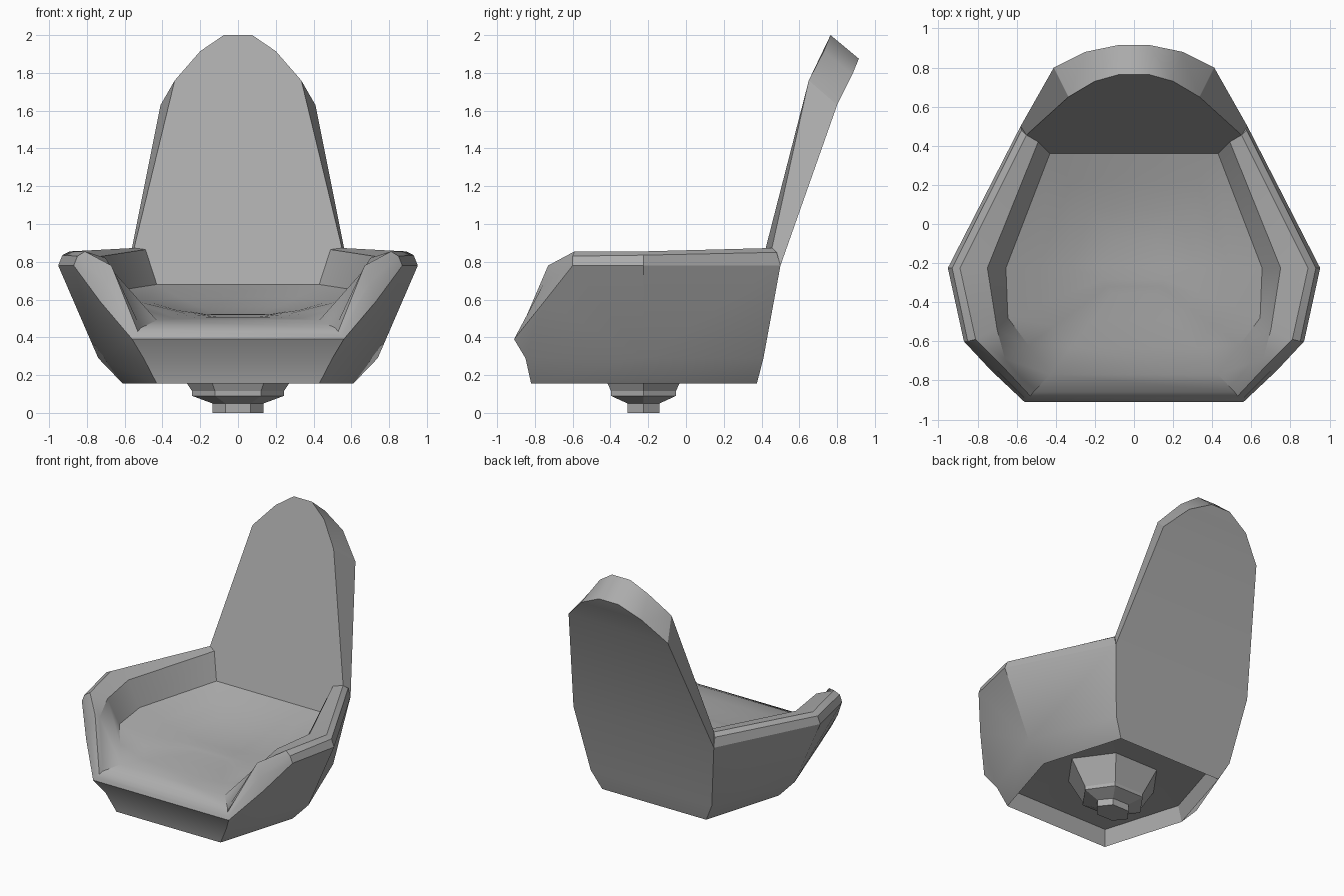
import bpy, bmesh, math
from mathutils import Vector

cube = bpy.data.objects.get("Cube")
if cube:
    bpy.data.objects.remove(cube, do_unlink=True)

grey = bpy.data.materials.new("mid_grey")
grey.use_nodes = True
tone = (0.41, 0.41, 0.41, 1)
grey.diffuse_color = tone
grey.node_tree.nodes["Principled BSDF"].inputs["Base Color"].default_value = tone


def finish(bm, name, angle):
    """Weld, orient and shade a mesh, then place it in the scene."""
    bmesh.ops.remove_doubles(bm, verts=bm.verts, dist=0.0005)
    bmesh.ops.recalc_face_normals(bm, faces=bm.faces)
    mesh = bpy.data.meshes.new(name)
    bm.to_mesh(mesh)
    bm.free()
    mesh.materials.append(grey)
    obj = bpy.data.objects.new(name, mesh)
    bpy.context.collection.objects.link(obj)
    bpy.ops.object.select_all(action='DESELECT')
    obj.select_set(True)
    bpy.context.view_layer.objects.active = obj
    bpy.ops.object.shade_smooth_by_angle(angle=math.radians(angle))


def flip(p):
    return (-p[0], p[1], p[2])


bm = bmesh.new()


def face(points):
    bm.faces.new([bm.verts.new(p) for p in points])


def pair(*points):
    """A face on the left side and its mirror image."""
    face(points)
    face([flip(p) for p in points])


def panel(chain):
    """One face across the middle, outlined by a chain and its mirror image."""
    face(chain + [flip(p) for p in reversed(chain)])


def span(chain):
    """Quads crossing the middle between a chain and its mirror image."""
    for a, b in zip(chain, chain[1:]):
        panel([a, b])


def strip(one, two):
    for i in range(len(one) - 1):
        pair(one[i], one[i + 1], two[i + 1], two[i])


def ring_band(one, two):
    """A closed band between two half rings and their mirror images."""
    strip(one, two)
    span([one[0], two[0]])
    span([one[-1], two[-1]])


# Rim sections, from outer edge over the top to the seat edge
back = [(.58, .50, .78), (.575, .48, .85), (.55, .455, .873), (.49, .42, .865), (.43, .36, .68)]
widest = [(.952, -.225, .78), (.93, -.225, .835), (.89, -.225, .855), (.75, -.225, .825), (.655, -.225, .645)]
arm_front = [(.87, -.60, .78), (.85, -.60, .83), (.81, -.59, .855), (.70, -.54, .82), (.645, -.48, .62)]
arm_drop = [(.73, -.75, .59), (.70, -.75, .69), (.67, -.73, .78), (.66, -.69, .75), (.54, -.62, .555)]
corner = [(.56, -.91, .39), (.55, -.90, .41), (.53, -.88, .43), (.515, -.86, .45), (.43, -.77, .49)]
rim = [back, widest, arm_front, arm_drop, corner]
for a, b in zip(rim, rim[1:]):
    strip(a, b)
span(corner)

# Lower body: two bands under the rim
waist = [(.50, .41, .29), (.74, -.225, .29), (.50, -.85, .29)]
foot = [(.43, .375, .155), (.61, -.225, .155), (.43, -.82, .155)]
pair(back[0], widest[0], waist[1], waist[0])
pair(widest[0], arm_front[0], arm_drop[0], corner[0], waist[2], waist[1])
strip(waist, foot)
span([corner[0], waist[2], foot[2]])

# Backrest: front and rear faces joined around the edge
front_edge = [back[2], (.335, .65, 1.76), (.20, .73, 1.915), (.075, .765, 2.0)]
rear_edge = [back[0], (.41, .80, 1.63), (.25, .88, 1.79), (.08, .915, 1.875)]
strip(front_edge, rear_edge)
pair(back[0], back[1], back[2])
panel([back[4], back[3]] + front_edge)
span([foot[0], waist[0]] + rear_edge)
span([front_edge[-1], rear_edge[-1]])

# Dished seat: rings shrinking towards a low middle
middle = Vector((0, -.22, .51))


def seat_ring(t):
    ring = []
    for section in rim:
        d = Vector(section[4]) - middle
        ring.append(tuple(middle + Vector((d.x * t, d.y * t, d.z * t ** 1.7))))
    return ring


rings = [seat_ring(t) for t in (1, .75, .5, .25)]
for a, b in zip(rings, rings[1:]):
    ring_band(a, b)
span(rings[-1])

# Hollow underside: steep inner wall, then a ceiling around the pedestal
axis_y = -.225


def hexagon(rx, ry, z):
    return [(rx / 2, axis_y + ry, z), (rx, axis_y, z), (rx / 2, axis_y - ry, z)]


inner_wall = [(x * .95, axis_y + (y - axis_y) * .95, .27) for x, y, z in foot]
hollow = hexagon(.36, .25, .29)
ring_band(foot, inner_wall)
ring_band(inner_wall, hollow)
span(hollow)
finish(bm, "seat_shell", 32)

# Pedestal: stepped six-sided stem
bm = bmesh.new()
levels = [hexagon(*s) for s in ((.36, .25, .29), (.243, .172, .115), (.243, .172, .09),
                                (.135, .085, .05), (.135, .085, 0))]
for a, b in zip(levels, levels[1:]):
    ring_band(a, b)
span(levels[0])
span(levels[-1])
finish(bm, "pedestal", 20)
